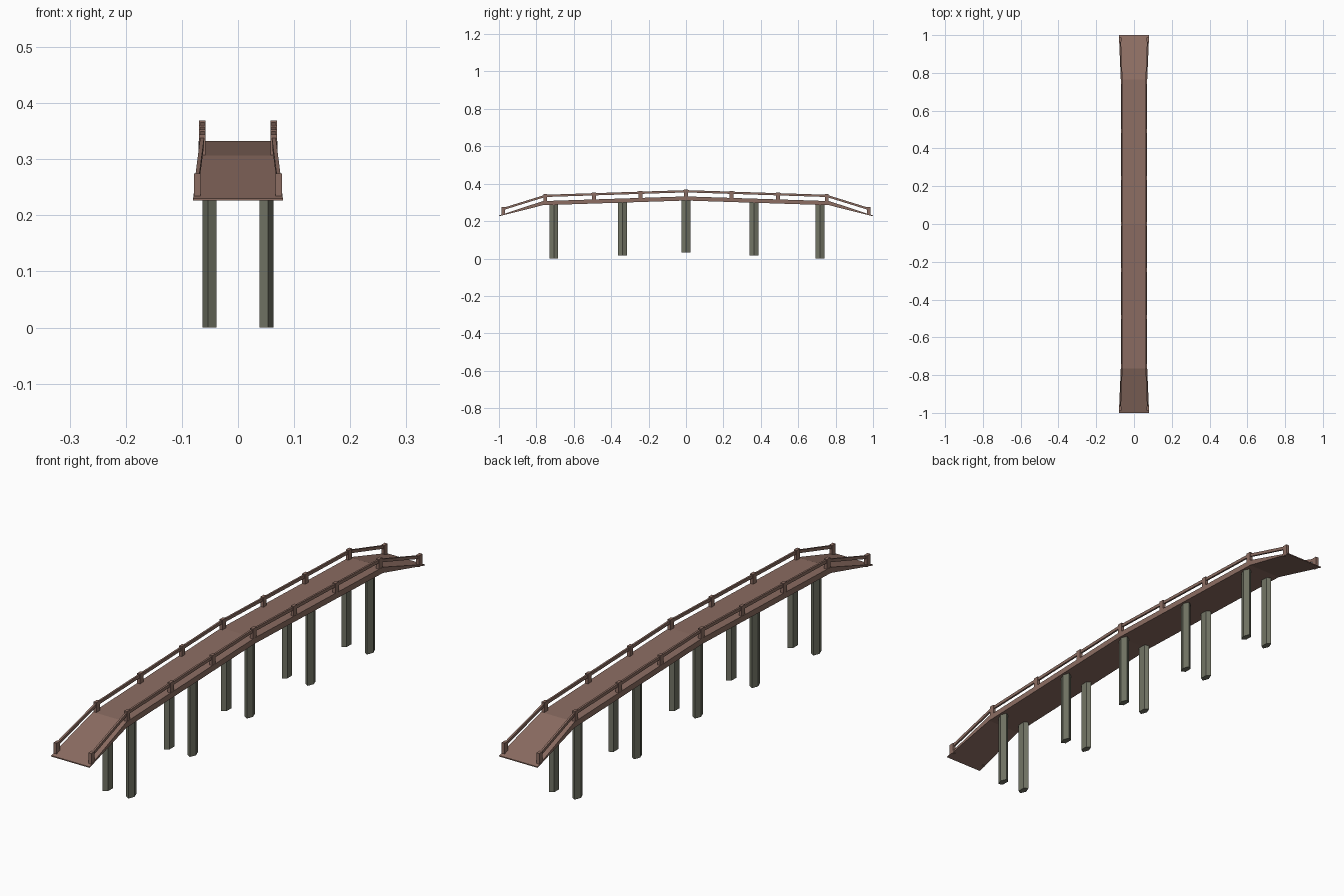
import bpy, bmesh, math
from mathutils import Vector

if "Cube" in bpy.data.objects:
    bpy.data.objects.remove(bpy.data.objects["Cube"])


def material(name, rgb):
    m = bpy.data.materials.new(name)
    m.diffuse_color = (*rgb, 1)
    m.use_nodes = True
    m.node_tree.nodes["Principled BSDF"].inputs["Base Color"].default_value = m.diffuse_color
    return m


BROWN = material("brown wood", (0.262, 0.153, 0.122))
STONE = material("grey green piles", (0.168, 0.175, 0.130))


def loft(name, rings, mat):
    """Closed solid through a list of rings with equal point counts."""
    bm = bmesh.new()
    vs = [[bm.verts.new(p) for p in r] for r in rings]
    n = len(rings[0])
    for a, b in zip(vs, vs[1:]):
        for i in range(n):
            j = (i + 1) % n
            bm.faces.new((a[i], a[j], b[j], b[i]))
    bm.faces.new(vs[0])
    bm.faces.new(vs[-1])
    bmesh.ops.recalc_face_normals(bm, faces=bm.faces)
    me = bpy.data.meshes.new(name)
    bm.to_mesh(me)
    bm.free()
    me.materials.append(mat)
    ob = bpy.data.objects.new(name, me)
    bpy.context.collection.objects.link(ob)
    return ob


def rect(x, y, z, w, h):
    return [(x - w / 2, y, z - h / 2), (x + w / 2, y, z - h / 2),
            (x + w / 2, y, z + h / 2), (x - w / 2, y, z + h / 2)]


# deck profile: y, half width, top z, bottom z
HALF = [(1.0, 0.080, 0.230, 0.226), (0.765, 0.070, 0.307, 0.285), (0.0, 0.070, 0.332, 0.310)]
PROFILE = [(-y, w, t, b) for y, w, t, b in HALF] + HALF[-2::-1]


def deck_at(y):
    """Half width and top height of the deck at y."""
    y = abs(y)
    for (y1, w1, t1, _), (y0, w0, t0, _) in zip(HALF, HALF[1:]):
        if y >= y0:
            f = (y - y0) / (y1 - y0)
            return w0 + f * (w1 - w0), t0 + f * (t1 - t0)


# deck slab with flared, thinning ramps
loft("deck", [rect(0, y, (t + b) / 2, 2 * w, t - b) for y, w, t, b in PROFILE], BROWN)

# railing posts and rails on both sides
POSTS = [-0.977, -0.752, -0.492, -0.243, 0, 0.243, 0.492, 0.752, 0.977]
for side in (-1, 1):
    nodes = []
    for y in POSTS:
        w, top = deck_at(y)
        x = side * (w - 0.0065)
        h = 0.037
        z = top - 0.006 + (h + 0.006) / 2
        loft("railing_post", [rect(x, y + d, z, 0.012, h + 0.006) for d in (-0.01, 0.01)], BROWN)
        nodes.append(Vector((x, y, top + 0.0275)))
    loft("hand_rail", [rect(p.x, p.y, p.z, 0.007, 0.012) for p in nodes], BROWN)

# five pairs of five-sided piles, pointed side outward
PILES = [(-0.707, 0.0), (-0.340, 0.017), (0, 0.032), (0.363, 0.017), (0.717, 0.0)]
for side in (-1, 1):
    for y, base in PILES:
        ring = [(side * (0.0493 + 0.0138 * math.cos(i * math.tau / 5)),
                 y + 0.025 * math.sin(i * math.tau / 5)) for i in range(5)]
        top = deck_at(y)[1] - 0.012
        loft("support_pile", [[(a, b, z) for a, b in ring] for z in (base, top)], STONE)
